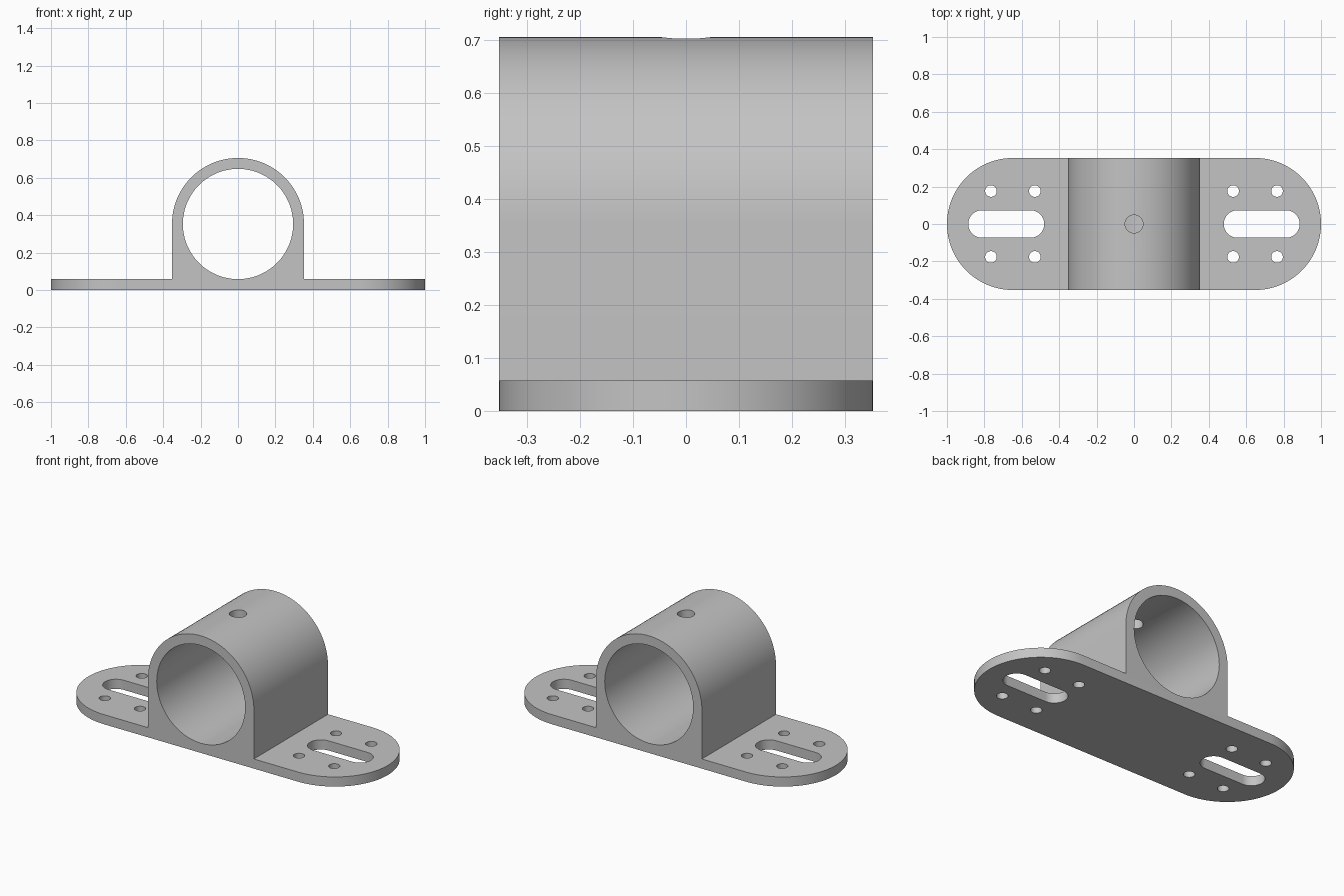
import bpy, bmesh, math
from mathutils import Matrix, Vector

cube = bpy.data.objects.get("Cube")
if cube:
    bpy.data.objects.remove(cube, do_unlink=True)

HALF = 1.0        # half length of the base
R = 0.353         # outer radius of the housing and of the base ends
BORE = 0.295      # radius of the bore
PLATE = R - BORE  # thickness of the base plate
SEG = 96

grey = bpy.data.materials.new("metal_grey")
grey.use_nodes = True
colour = (0.55, 0.55, 0.55, 1)
grey.diffuse_color = colour
grey.node_tree.nodes["Principled BSDF"].inputs["Base Color"].default_value = colour


def arc(cx, cy, r, start, end, n=SEG // 2):
    """Points on an arc, angles in degrees."""
    return [(cx + r * math.cos(math.radians(start + (end - start) * i / n)),
             cy + r * math.sin(math.radians(start + (end - start) * i / n)))
            for i in range(n + 1)]


def stadium(cx, cy, straight, r):
    """Outline with two round ends; straight is the distance between end centres."""
    return (arc(cx + straight / 2, cy, r, -90, 90)
            + arc(cx - straight / 2, cy, r, 90, 270))


def circle(cx, cy, r):
    return arc(cx, cy, r, 0, 360)[:-1]


def prism(name, outline, low, high, upright=True):
    """Extrude an outline along z, or along y when not upright."""
    bm = bmesh.new()
    face = bm.faces.new([bm.verts.new((x, y, low)) for x, y in outline])
    top = bmesh.ops.extrude_face_region(bm, geom=[face])["geom"]
    bmesh.ops.translate(bm, vec=Vector((0, 0, high - low)),
                        verts=[v for v in top if isinstance(v, bmesh.types.BMVert)])
    if not upright:
        bm.transform(Matrix.Rotation(math.radians(90), 4, "X"))
    bmesh.ops.recalc_face_normals(bm, faces=bm.faces)
    mesh = bpy.data.meshes.new(name)
    bm.to_mesh(mesh)
    bm.free()
    mesh.materials.append(grey)
    obj = bpy.data.objects.new(name, mesh)
    bpy.context.collection.objects.link(obj)
    return obj


def carve(target, tool, operation="DIFFERENCE"):
    """Apply a boolean and remove the helper."""
    bpy.context.view_layer.objects.active = target
    mod = target.modifiers.new("carve", "BOOLEAN")
    mod.operation, mod.object, mod.solver = operation, tool, "EXACT"
    bpy.ops.object.modifier_apply(modifier=mod.name)
    bpy.data.objects.remove(tool, do_unlink=True)


# Front profile: flat feet with an arched housing, run through the depth
wide = HALF + 0.1
profile = ([(-wide, 0), (wide, 0), (wide, PLATE), (R, PLATE)]
           + arc(0, R, R, 0, 180) + [(-R, PLATE), (-wide, PLATE)])
bracket = prism("pipe_bracket", profile, -0.5, 0.5, upright=False)

# Rounded plan outline
carve(bracket, prism("plan_outline", stadium(0, 0, 2 * (HALF - R), R), -0.2, 1), "INTERSECT")

# Main bore and the set screw hole in the crown
carve(bracket, prism("bore", circle(0, R, BORE), -0.6, 0.6, upright=False))
carve(bracket, prism("set_screw_hole", circle(0, 0, 0.048), R, 1))

# Slot and four screw holes in each foot
for side in (-1, 1):
    carve(bracket, prism("slot", stadium(side * 0.683, 0, 0.26, 0.073), -0.1, 0.2))
    for x in (0.53, 0.765):
        for y in (-0.176, 0.176):
            carve(bracket, prism("screw_hole", circle(side * x, y, 0.031), -0.1, 0.2))

# Smooth curves with sharp rims
bpy.ops.object.select_all(action="DESELECT")
bracket.select_set(True)
bpy.context.view_layer.objects.active = bracket
bpy.ops.object.shade_smooth_by_angle(angle=math.radians(30))
